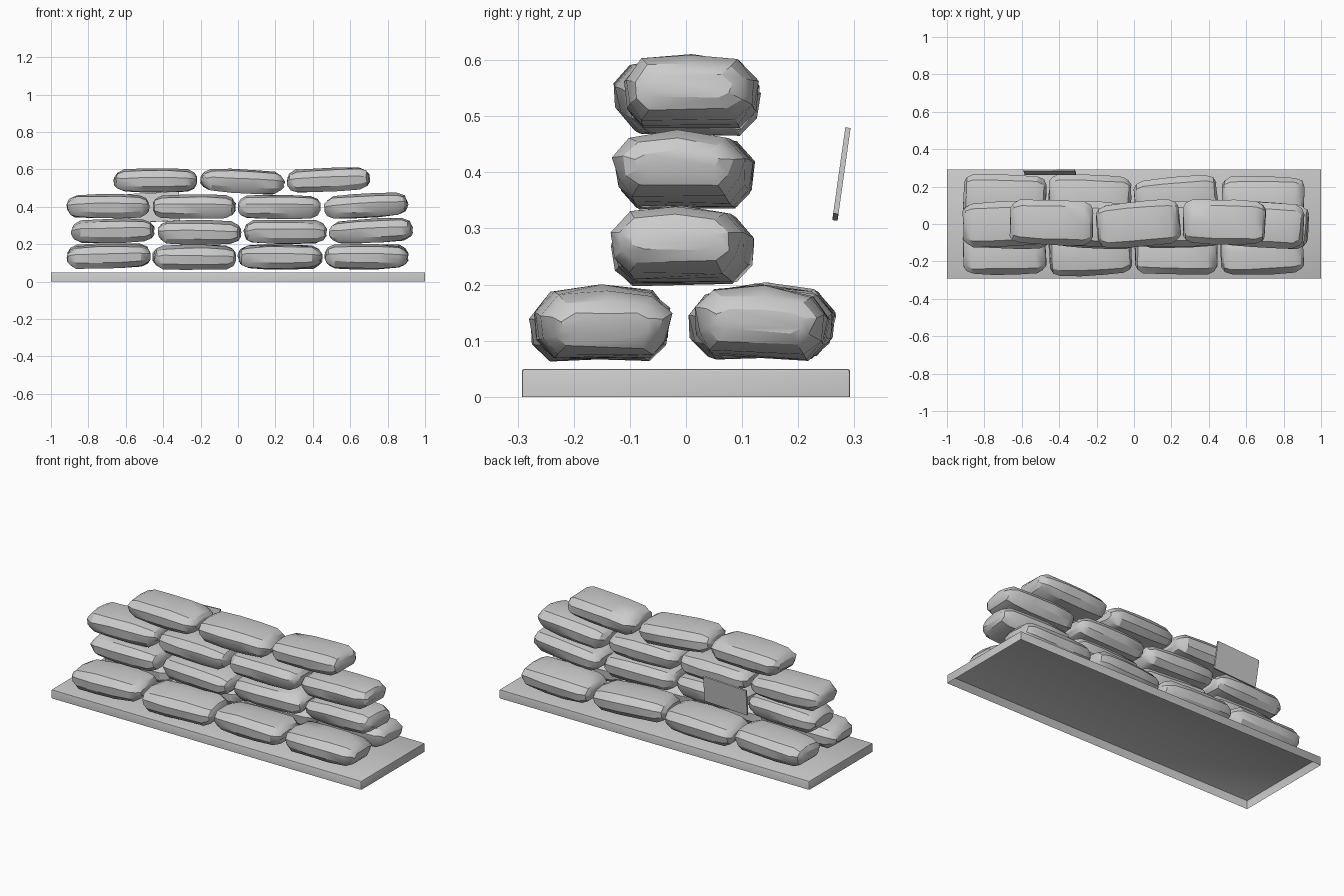
import bpy, bmesh, math, random
from mathutils import Vector, Matrix

if "Cube" in bpy.data.objects:
    bpy.data.objects.remove(bpy.data.objects["Cube"])

random.seed(7)


def make_material(name, v):
    m = bpy.data.materials.new(name)
    m.diffuse_color = (v, v, v, 1)
    m.use_nodes = True
    m.node_tree.nodes["Principled BSDF"].inputs["Base Color"].default_value = m.diffuse_color
    return m


grey = make_material("plain_grey", 0.6)


def add_object(name, bm, matrix=None, smooth=None):
    bmesh.ops.recalc_face_normals(bm, faces=bm.faces)
    mesh = bpy.data.meshes.new(name)
    bm.to_mesh(mesh)
    bm.free()
    mesh.materials.append(grey)
    ob = bpy.data.objects.new(name, mesh)
    bpy.context.collection.objects.link(ob)
    if matrix is not None:
        ob.matrix_world = matrix
    if smooth:
        bpy.ops.object.select_all(action='DESELECT')
        ob.select_set(True)
        bpy.context.view_layer.objects.active = ob
        bpy.ops.object.shade_smooth_by_angle(angle=math.radians(smooth))
    return ob


def box(size):
    bm = bmesh.new()
    bmesh.ops.create_cube(bm, size=1, matrix=Matrix.Diagonal((*size, 1)))
    return bm


# Base slab: softened edges, hollow underneath
bm = box((2.0, 0.585, 0.05))
bmesh.ops.bevel(bm, geom=[e for e in bm.edges if max(v.co.z for v in e.verts) > 0],
                offset=0.005, segments=2, affect='EDGES', profile=0.5)
bottom = [f for f in bm.faces if all(v.co.z < -0.0249 for v in f.verts)]
bmesh.ops.recalc_face_normals(bm, faces=bm.faces)
bmesh.ops.delete(bm, geom=bottom, context='FACES_ONLY')
add_object("base_slab", bm, Matrix.Translation((0, 0, 0.025)), 30)

# Sandbag: cross-section swept along x, squeezed towards the ends
HALF = [(0.085, -0.062), (0.113, -0.032), (0.12, 0.016), (0.088, 0.053)]
SECTION = HALF + [(0, 0.066)] + [(-y, z) for y, z in reversed(HALF)]
RINGS = [(0.219, 0.64, 0.32), (0.205, 0.82, 0.66), (0.17, 0.97, 0.92), (0.06, 1.0, 1.0)]
RINGS = [(-x, a, b) for x, a, b in RINGS] + list(reversed(RINGS))


def sandbag(name, x, y, z, pitch=0, yaw=0, roll=0):
    bm = bmesh.new()
    rings = []
    for rx, sy, sz in RINGS:
        j = 0.004 if abs(rx) > 0.1 else 0.002
        rings.append([bm.verts.new((rx + random.uniform(-j, j),
                                    py * sy + random.uniform(-j, j),
                                    pz * sz + random.uniform(-j, j)))
                      for py, pz in SECTION])
    n = len(SECTION)
    for a, b in zip(rings, rings[1:]):
        for i in range(n):
            k = (i + 1) % n
            bm.faces.new((a[i], a[k], b[k], b[i]))
    for r in (rings[0], rings[-1]):
        bm.faces.new(r)
    rot = (Matrix.Rotation(math.radians(yaw), 4, 'Z')
           @ Matrix.Rotation(math.radians(-pitch), 4, 'Y')
           @ Matrix.Rotation(math.radians(roll), 4, 'X'))
    add_object(name, bm, Matrix.Translation((x, y, z)) @ rot, 30)


# Courses of bags: x, y, z, pitch, yaw, roll
COURSES = {
    "front_bottom_bag": [(-0.692, -0.15, 0.134, 2, 1, 0), (-0.232, -0.155, 0.13, 0, 3, 3),
                         (0.225, -0.15, 0.13, 0, -1, -2), (0.685, -0.15, 0.134, -1, 2, 0)],
    "back_bottom_bag": [(-0.69, 0.145, 0.137, 1, -2, 0), (-0.235, 0.142, 0.133, 0, -2, -3),
                        (0.225, 0.132, 0.133, -1, 5, 2), (0.69, 0.135, 0.133, 1, -1, -4)],
    "second_course_bag": [(-0.668, -0.01, 0.27, 1, -2, 0), (-0.205, -0.01, 0.262, -1, -3, 2),
                          (0.253, -0.005, 0.265, 0, 2, 0), (0.712, -0.005, 0.27, 3, -4, 0)],
    "third_course_bag": [(-0.695, 0.0, 0.402, 0, 2, 0), (-0.235, 0.0, 0.4, 0, -2, 1),
                         (0.22, 0.0, 0.398, 0, 1, 0), (0.685, -0.005, 0.405, 3, -3, 0)],
    "top_course_bag": [(-0.44, 0.008, 0.54, 0, -2, 0), (0.023, 0.0, 0.535, -3, 5, 0),
                       (0.483, 0.01, 0.543, 3, -1, 0)],
}
for name, bags in COURSES.items():
    for i, spec in enumerate(bags):
        sandbag(f"{name}_{i + 1}", *spec)

# Thin tilted plate behind the wall
tilt = Matrix.Rotation(math.radians(-8), 4, 'X') @ Matrix.Rotation(math.radians(-2.5), 4, 'Y')
add_object("back_plate", box((0.275, 0.0095, 0.155)),
           Matrix.Translation((-0.45, 0.277, 0.397)) @ tilt)
